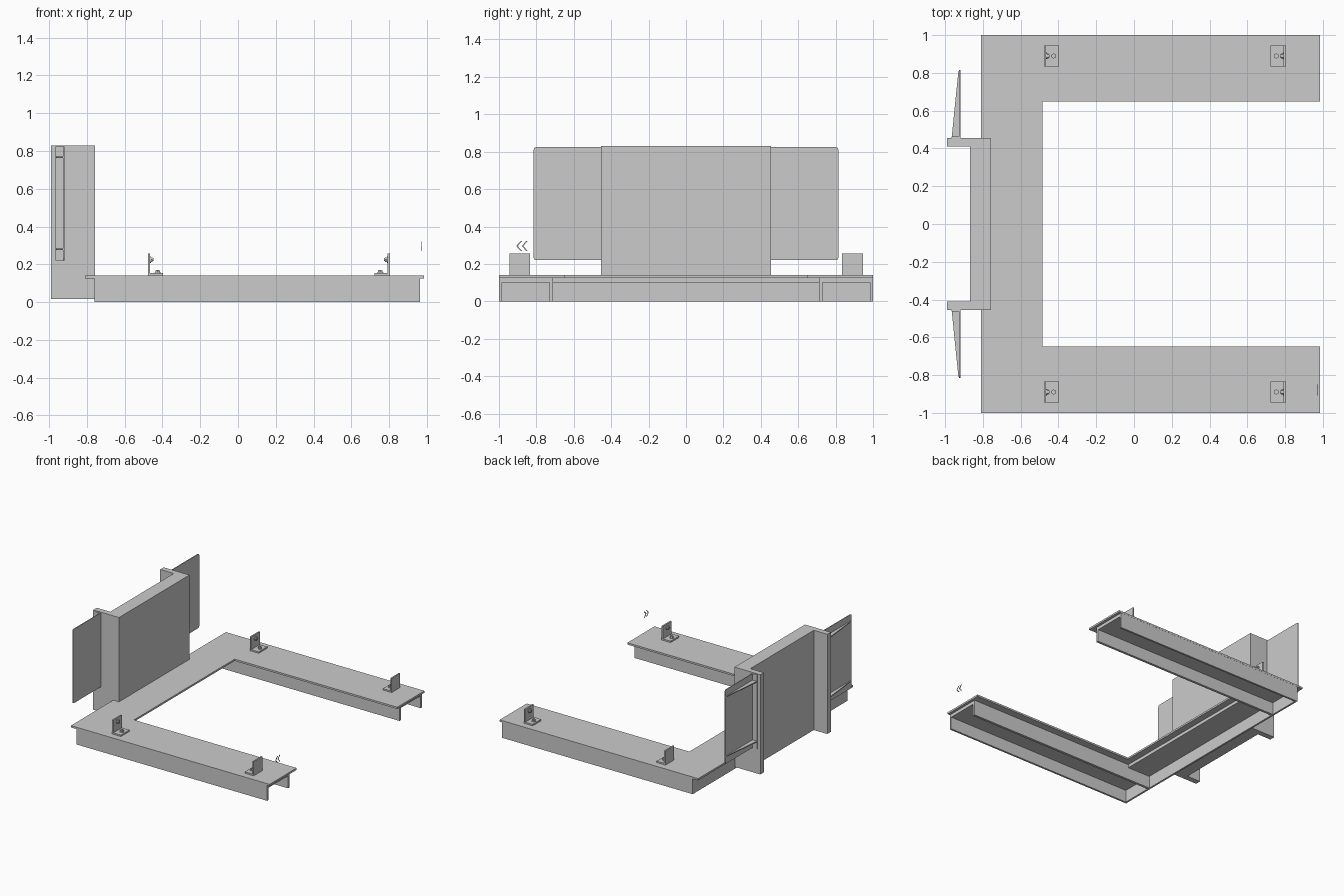
import bpy, bmesh
from mathutils import Matrix, Vector

if "Cube" in bpy.data.objects:
    bpy.data.objects.remove(bpy.data.objects["Cube"])


def mesh_object(name, bm):
    bmesh.ops.recalc_face_normals(bm, faces=bm.faces)
    me = bpy.data.meshes.new(name)
    bm.to_mesh(me)
    bm.free()
    ob = bpy.data.objects.new(name, me)
    bpy.context.collection.objects.link(ob)
    return ob


def add_prism(bm, pts, axis, lo, hi):
    """Extrude a 2D outline along an axis; pts are (y,z), (x,z) or (x,y)."""
    def place(p, t):
        v = list(p)
        v.insert('xyz'.index(axis), t)
        return v
    face = bm.faces.new([bm.verts.new(place(p, lo)) for p in pts])
    ext = bmesh.ops.extrude_face_region(bm, geom=[face])
    shift = Vector(place((0, 0), hi - lo))
    bmesh.ops.translate(bm, vec=shift,
                        verts=[g for g in ext['geom'] if isinstance(g, bmesh.types.BMVert)])


def prism(name, pts, axis, lo, hi):
    bm = bmesh.new()
    add_prism(bm, pts, axis, lo, hi)
    return mesh_object(name, bm)


def rect(a0, a1, b0, b1):
    return [(a0, b0), (a1, b0), (a1, b1), (a0, b1)]


def add_bolt(bm, centre, direction):
    """Washer, hex head and shank end, stacked along a direction."""
    rot = Vector((0, 0, 1)).rotation_difference(Vector(direction)).to_matrix().to_4x4()
    for r, n, z0, z1 in ((0.017, 24, 0, 0.004), (0.014, 6, 0.004, 0.013), (0.008, 16, 0.013, 0.018)):
        bmesh.ops.create_cone(bm, cap_ends=True, segments=n, radius1=r, radius2=r, depth=z1 - z0,
                              matrix=Matrix.Translation(centre) @ rot
                              @ Matrix.Translation((0, 0, (z0 + z1) / 2)))


# U-shaped top plate
prism("top_plate", [(-0.81, -1), (0.985, -1), (0.985, -0.65), (-0.485, -0.65),
                    (-0.485, 0.65), (0.985, 0.65), (0.985, 1), (-0.81, 1)], 'z', 0.126, 0.141)

# Open channels under the two arms
for s, side in ((-1, "front"), (1, "back")):
    channel = [(0.999, 0), (0.999, 0.126), (0.71, 0.126), (0.71, 0),
               (0.73, 0), (0.73, 0.10), (0.983, 0.10), (0.983, 0)]
    prism(side + "_arm_channel", [(s * y, z) for y, z in channel], 'x', -0.76, 0.963)

# Cross beam: outer wall with a web below the plate
prism("cross_beam", [(-0.76, 0), (-0.745, 0), (-0.745, 0.10), (-0.54, 0.10),
                     (-0.54, 0.126), (-0.76, 0.126)], 'y', -0.985, 0.985)

# Upright backrest with rear flanges
prism("backrest", [(-0.757, -0.455), (-0.757, 0.455), (-0.99, 0.455), (-0.99, 0.41),
                   (-0.868, 0.41), (-0.868, -0.41), (-0.99, -0.41), (-0.99, -0.455)],
      'z', 0.015, 0.83)

# Side wings: thin plate with clipped corners, mounting strip and tapered ribs
for s, side in ((-1, "front"), (1, "back")):
    bm = bmesh.new()
    outline = [(0.455, 0.22), (0.80, 0.22), (0.811, 0.224), (0.815, 0.235),
               (0.815, 0.81), (0.811, 0.821), (0.80, 0.825), (0.455, 0.825)]
    add_prism(bm, [(s * y, z) for y, z in outline], 'x', -0.926, -0.92)
    add_prism(bm, [(x, s * y) for x, y in rect(-0.967, -0.926, 0.455, 0.463)], 'z', 0.22, 0.825)
    for z in (0.28, 0.768):
        rib = [(-0.926, 0.463), (-0.965, 0.463), (-0.93, 0.81), (-0.926, 0.81)]
        add_prism(bm, [(x, s * y) for x, y in rib], 'z', z - 0.004, z + 0.004)
    mesh_object(side + "_wing", bm)

# Four bolted angle brackets on the arms
for x0, d, end in ((-0.477, 1, "left"), (0.804, -1, "right")):
    for y, side in ((-0.89, "front"), (0.89, "back")):
        bm = bmesh.new()
        angle = [(0, 0.141), (0.08, 0.141), (0.08, 0.153), (0.012, 0.153), (0.012, 0.257), (0, 0.257)]
        add_prism(bm, [(x0 + d * x, z) for x, z in angle], 'y', y - 0.055, y + 0.055)
        add_bolt(bm, (x0 + d * 0.051, y, 0.153), (0, 0, 1))
        add_bolt(bm, (x0 + d * 0.012, y, 0.225), (d, 0, 0))
        mesh_object(f"{side}_{end}_bracket", bm)

# Small double chevron marker floating at the arm end
bm = bmesh.new()
for y in (-0.908, -0.878):
    add_prism(bm, [(y, 0.296), (y + 0.023, 0.322), (y + 0.031, 0.322), (y + 0.008, 0.296),
                   (y + 0.031, 0.270), (y + 0.023, 0.270)], 'x', 0.972, 0.975)
mesh_object("direction_chevrons", bm)
